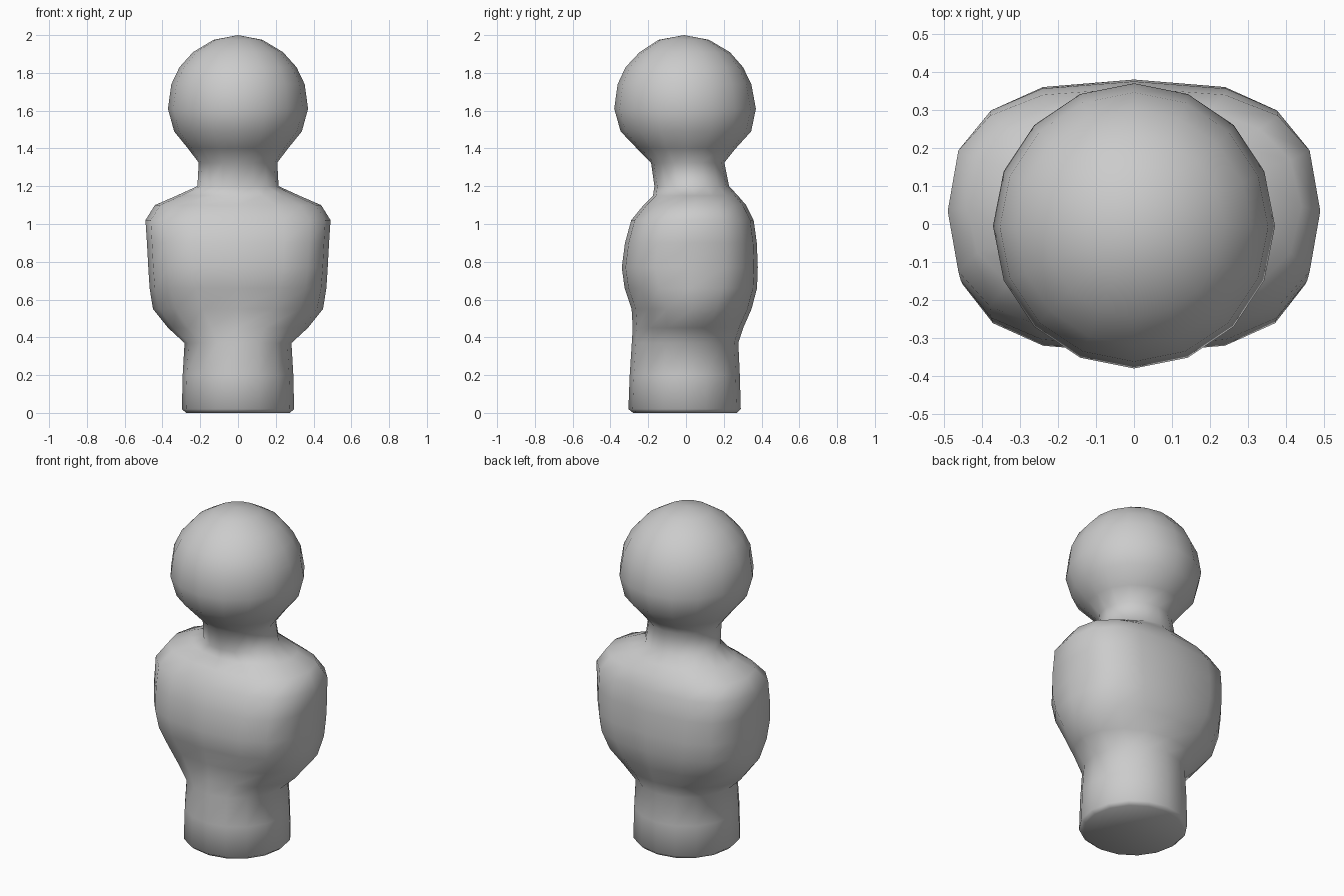
import bpy, bmesh, math

SIDES = 16

# Sections from bottom to top: z, half width, front y, back y, squareness
SECTIONS = [
    # round base column
    (0.00, 0.275, -0.280, 0.270, 2.0),
    (0.02, 0.297, -0.305, 0.290, 2.0),
    (0.20, 0.293, -0.298, 0.285, 2.0),
    (0.37, 0.283, -0.287, 0.277, 2.0),
    # barrel torso with broad shoulders
    (0.45, 0.370, -0.282, 0.303, 2.0),
    (0.55, 0.450, -0.288, 0.347, 2.2),
    (0.66, 0.468, -0.325, 0.376, 2.6),
    (0.77, 0.475, -0.340, 0.380, 2.8),
    (0.90, 0.482, -0.323, 0.375, 2.8),
    (1.02, 0.490, -0.290, 0.358, 2.7),
    (1.10, 0.440, -0.225, 0.318, 2.4),
    (1.15, 0.325, -0.175, 0.275, 2.1),
    # neck
    (1.20, 0.215, -0.167, 0.228, 2.0),
    (1.325, 0.208, -0.185, 0.203, 2.0),
    # ball head
    (1.40, 0.265, -0.260, 0.263, 2.0),
    (1.49, 0.338, -0.346, 0.345, 2.0),
    (1.61, 0.371, -0.380, 0.370, 2.0),
    (1.74, 0.353, -0.362, 0.346, 2.0),
    (1.83, 0.310, -0.320, 0.302, 2.0),
    (1.91, 0.238, -0.245, 0.232, 2.0),
    (1.975, 0.130, -0.145, 0.122, 2.0),
]


def spow(v, e):
    return math.copysign(abs(v) ** e, v)


def section(bm, z, hx, front, back, n):
    """One rounded-square ring of vertices."""
    cy, hy = (front + back) / 2, (back - front) / 2
    ring = []
    for i in range(SIDES):
        a = math.tau * i / SIDES
        ring.append(bm.verts.new((hx * spow(math.cos(a), 2 / n),
                                  cy + hy * spow(math.sin(a), 2 / n), z)))
    return ring


bm = bmesh.new()
rings = [section(bm, *s) for s in SECTIONS]
for low, high in zip(rings, rings[1:]):
    for i in range(SIDES):
        j = (i + 1) % SIDES
        bm.faces.new((low[i], low[j], high[j], high[i]))

# flat underside and crown of the head
bm.faces.new(rings[0][::-1])
crown = bm.verts.new((0, -0.01, 2.0))
for i in range(SIDES):
    bm.faces.new((rings[-1][i], rings[-1][(i + 1) % SIDES], crown))
bmesh.ops.recalc_face_normals(bm, faces=bm.faces[:])

mesh = bpy.data.meshes.new("figure_body")
bm.to_mesh(mesh)
bm.free()
body = bpy.data.objects.new("figure_body", mesh)
bpy.context.collection.objects.link(body)
for p in mesh.polygons:
    p.use_smooth = True
